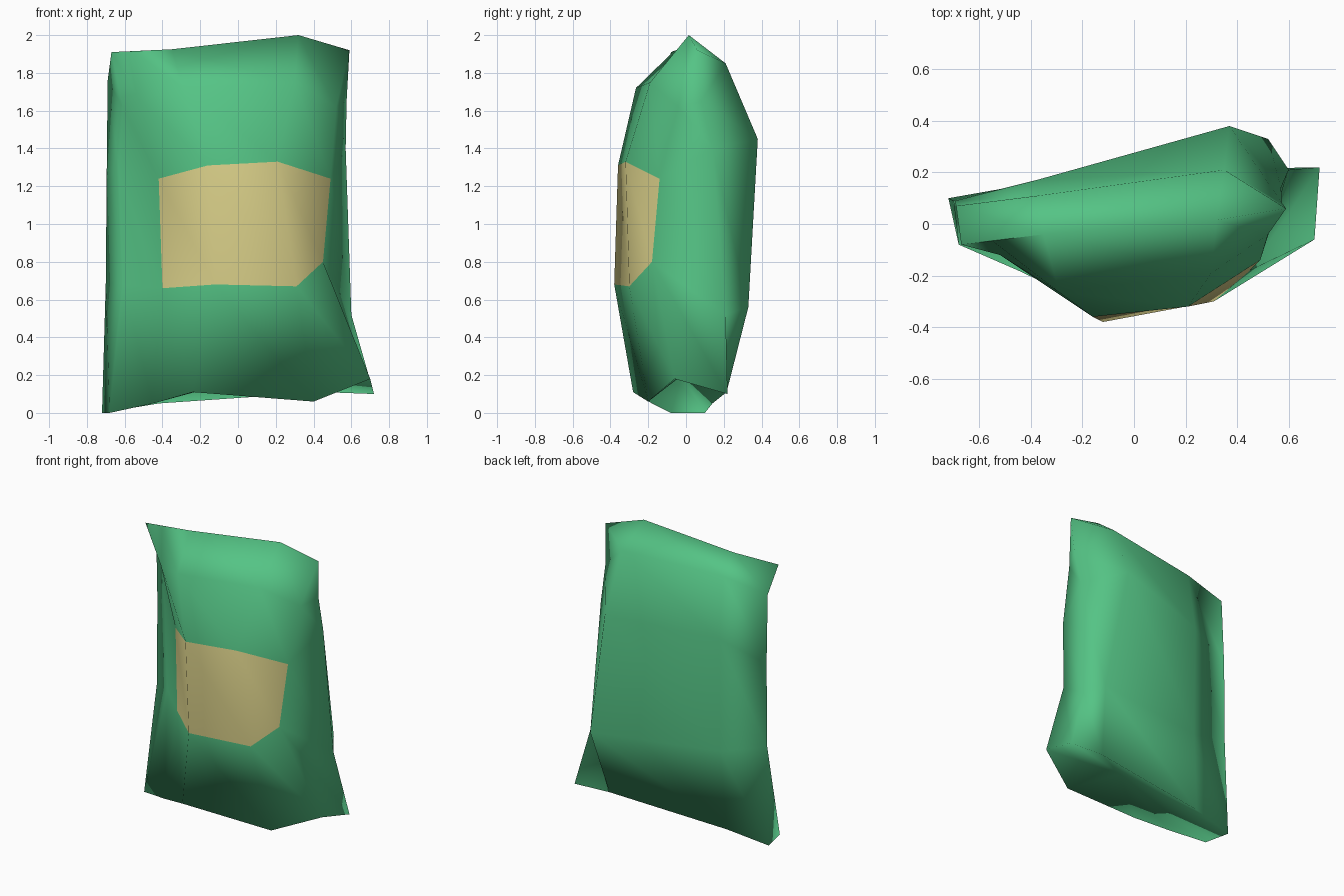
import bpy, bmesh

if "Cube" in bpy.data.objects:
    bpy.data.objects.remove(bpy.data.objects["Cube"])


def material(name, rgb):
    m = bpy.data.materials.new(name)
    m.diffuse_color = (*rgb, 1)
    m.use_nodes = True
    m.node_tree.nodes["Principled BSDF"].inputs["Base Color"].default_value = m.diffuse_color
    return m


# Sealed top seam, left to right
seam = [(-.67, -.08, 1.91), (-.55, -.065, 1.915), (-.35, -.04, 1.925),
        (.32, .015, 2.0), (.59, .06, 1.92)]

# Crumpled cross-sections: five front points left to right, four back points right to left
rings = [
    [(-.61, .04, 1.62), (-.52, -.12, 1.66), (-.29, -.265, 1.72), (.30, -.19, 1.75), (.52, -.04, 1.62),
     (.575, .08, 1.65), (.35, .21, 1.85), (-.37, .11, 1.82), (-.69, .07, 1.76)],
    [(-.63, .08, 1.28), (-.42, -.10, 1.24), (-.16, -.36, 1.31), (.21, -.32, 1.33), (.49, -.14, 1.24),
     (.57, .14, 1.40), (.37, .38, 1.45), (-.38, .17, 1.40), (-.695, .09, 1.28)],
    [(-.61, .08, .68), (-.40, -.11, .66), (-.12, -.38, .68), (.31, -.30, .67), (.45, -.18, .80),
     (.60, .21, .52), (.52, .33, .56), (-.38, .16, .60), (-.70, .09, .69)],
    [(-.68, -.08, .0), (-.45, -.18, .05), (-.24, -.28, .11), (.40, -.20, .06), (.70, -.06, .18),
     (.72, .22, .10), (.45, .215, .11), (-.42, .14, .05), (-.72, .10, .0)],
]

bm = bmesh.new()
top = [bm.verts.new(p) for p in seam]
# Front and back panels meet at the seam, so the top ring reuses its points
loops = [[top[i] for i in (0, 1, 2, 3, 4, 4, 3, 2, 0)]]
loops += [[bm.verts.new(p) for p in ring] for ring in rings]

# Pouch walls, with the label on the middle front faces
for row, (upper, lower) in enumerate(zip(loops, loops[1:])):
    for i in range(9):
        j = (i + 1) % 9
        corners = list(dict.fromkeys((upper[i], lower[i], lower[j], upper[j])))
        face = bm.faces.new(corners)
        face.material_index = 1 if row == 2 and i in (1, 2, 3) else 0

# Pouch base, tucked up towards the middle
base = loops[-1]
tuck = bm.verts.new((.1, -.02, .2))
for i in range(9):
    bm.faces.new((base[(i + 1) % 9], base[i], tuck))

bmesh.ops.recalc_face_normals(bm, faces=bm.faces)
for face in bm.faces:
    face.smooth = True
mesh = bpy.data.meshes.new("pouch")
bm.to_mesh(mesh)
bm.free()
mesh.materials.append(material("green wrapper", (.09, .55, .235)))
mesh.materials.append(material("tan label", (.70, .63, .25)))
pouch = bpy.data.objects.new("pouch", mesh)
bpy.context.collection.objects.link(pouch)
